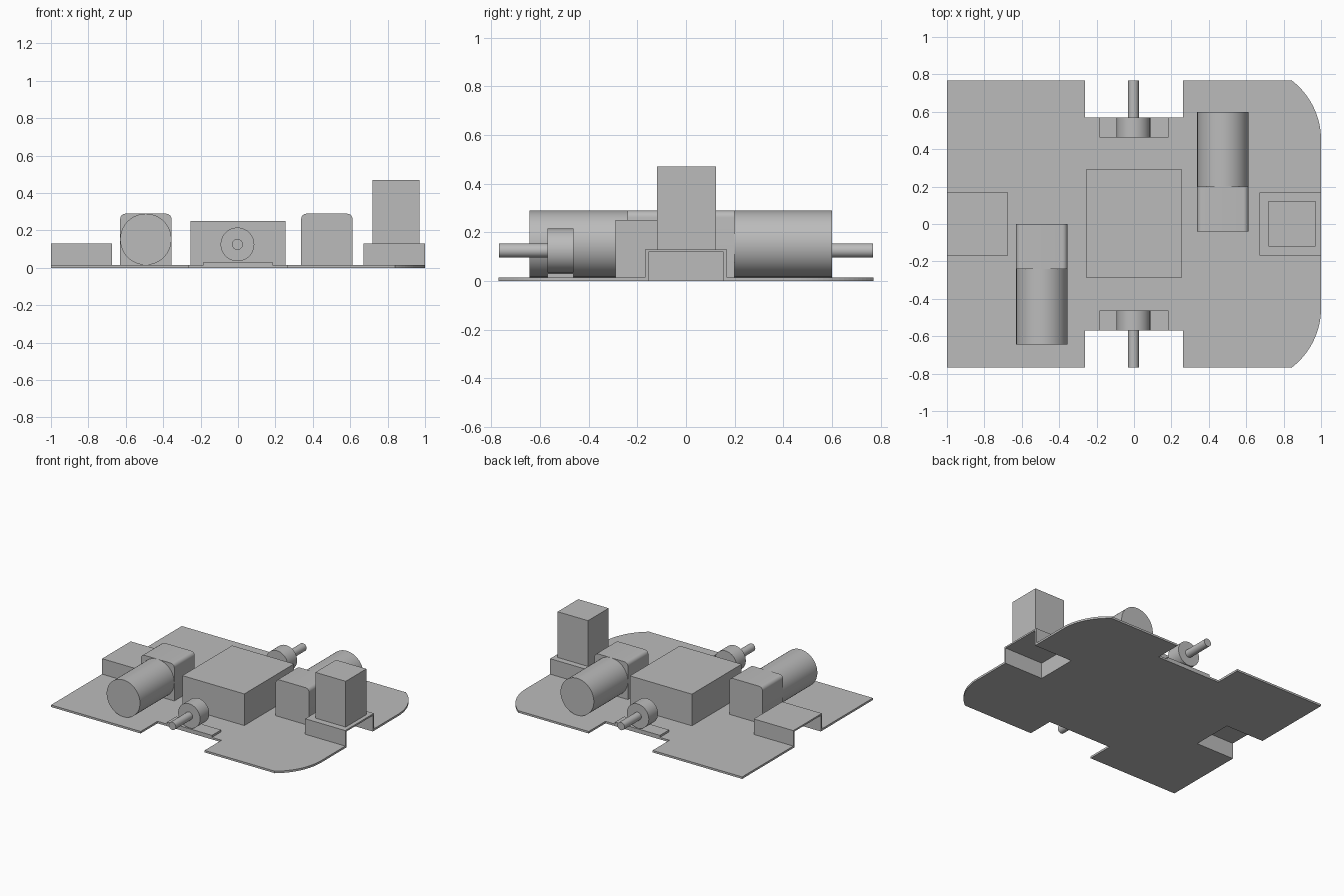
import bpy, bmesh, math

cube = bpy.data.objects.get("Cube")
if cube:
    bpy.data.objects.remove(cube, do_unlink=True)

grey = bpy.data.materials.new("plain grey")
grey.use_nodes = True
grey.diffuse_color = (0.5, 0.5, 0.5, 1)
grey.node_tree.nodes["Principled BSDF"].inputs["Base Color"].default_value = (0.5, 0.5, 0.5, 1)

T = 0.015  # sheet thickness


def finish(name, bm):
    bmesh.ops.recalc_face_normals(bm, faces=bm.faces)
    mesh = bpy.data.meshes.new(name)
    bm.to_mesh(mesh)
    bm.free()
    mesh.materials.append(grey)
    obj = bpy.data.objects.new(name, mesh)
    bpy.context.collection.objects.link(obj)
    return obj


def add_box(bm, x, y, z):
    verts = bmesh.ops.create_cube(bm, size=1)["verts"]
    for v in verts:
        for i, (lo, hi) in enumerate((x, y, z)):
            v.co[i] = lo if v.co[i] < 0 else hi


def box(name, x, y, z):
    bm = bmesh.new()
    add_box(bm, x, y, z)
    return finish(name, bm)


def rod(name, x, z, radius, y0, y1):
    """Smooth cylinder along y."""
    bpy.ops.mesh.primitive_cylinder_add(vertices=64, radius=radius, depth=abs(y1 - y0),
                                        location=(x, (y0 + y1) / 2, z),
                                        rotation=(math.pi / 2, 0, 0))
    obj = bpy.context.object
    obj.name = name
    obj.data.materials.append(grey)
    bpy.ops.object.shade_smooth_by_angle(angle=math.radians(35))
    return obj


# Base plate: one half outline, mirrored front to back
arc = [(0.6 + 0.4 * math.cos(a), 0.45 + 0.4 * math.sin(a))
       for a in (math.radians(53.13) * i / 16 for i in range(17))]
half = [(0.67, 0), (0.67, 0.168), (1, 0.168)] + arc
half += [(0.84, 0.768), (0.263, 0.768), (0.263, 0.57), (-0.263, 0.57),
         (-0.263, 0.768), (-1, 0.768), (-1, 0.168), (-0.675, 0.168), (-0.675, 0)]
outline = half + [(x, -y) for x, y in reversed(half[1:-1])]
bm = bmesh.new()
face = bm.faces.new([bm.verts.new((x, y, 0)) for x, y in outline])
new = bmesh.ops.extrude_face_region(bm, geom=[face])["geom"]
bmesh.ops.translate(bm, vec=(0, 0, T),
                    verts=[v for v in new if isinstance(v, bmesh.types.BMVert)])
bmesh.ops.dissolve_degenerate(bm, dist=0.0005, edges=bm.edges)
finish("base_plate", bm)

# Raised sheet brackets, open at the outer end and underneath
for side, inner, name in ((1, 0.67, "left_bracket"), (-1, 0.675, "right_bracket")):
    bm = bmesh.new()
    span = sorted((side * inner, side))
    add_box(bm, span, (-0.168, 0.168), (0.118, 0.13))
    for s in (-1, 1):
        add_box(bm, span, sorted((s * 0.155, s * 0.168)), (0, 0.118))
    add_box(bm, sorted((side * inner, side * (inner + 0.012))), (-0.155, 0.155), (0, 0.118))
    finish(name, bm)

# Blocks standing on the chassis
box("centre_box", (-0.255, 0.255), (-0.29, 0.295), (T, 0.25))
box("tall_block", (0.72, 0.97), (-0.12, 0.123), (0.13, 0.47))

# Drive motors: gearbox with rounded top edges, plus a round can
R = 0.137
for name, x, g0, g1, end in (("right", -0.493, -0.24, 0.0, -0.643),
                             ("left", 0.475, -0.04, 0.2, 0.6)):
    bm = bmesh.new()
    add_box(bm, (x - R, x + R), (g0, g1), (T, T + 2 * R))
    edges = [e for e in bm.edges if all(v.co.z > 0.2 for v in e.verts)
             and abs(e.verts[0].co.x - e.verts[1].co.x) < 0.001]
    bmesh.ops.bevel(bm, geom=edges, offset=0.028, segments=6, profile=0.5, affect="EDGES")
    gearbox = finish(name + "_gearbox", bm)
    bpy.ops.object.select_all(action="DESELECT")
    gearbox.select_set(True)
    bpy.context.view_layer.objects.active = gearbox
    bpy.ops.object.shade_smooth_by_angle(angle=math.radians(35))
    rod(name + "_motor_can", x, T + R, R, g0 if end < g0 else g1, end)

# Front and back hubs with shafts on mounting pads
for s, name in ((-1, "front"), (1, "back")):
    box(name + "_pad", (-0.185, 0.185), sorted((s * 0.462, s * 0.57)), (T, 0.03))
    rod(name + "_hub", -0.003, 0.125, 0.09, s * 0.462, s * 0.57)
    rod(name + "_shaft", -0.003, 0.125, 0.029, s * 0.57, s * 0.768)
